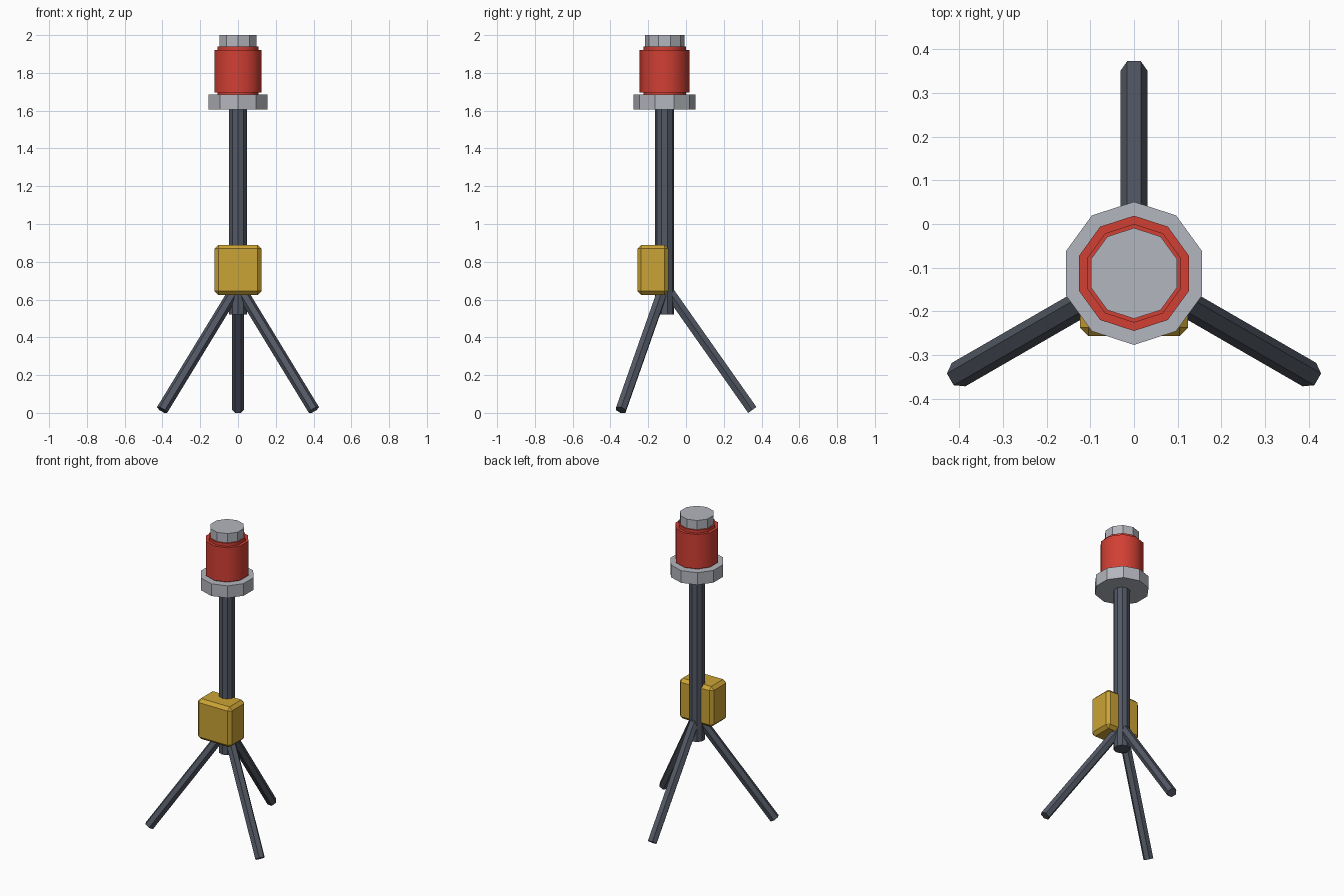
import bpy, bmesh, math
from mathutils import Vector, Matrix

if "Cube" in bpy.data.objects:
    bpy.data.objects.remove(bpy.data.objects["Cube"])

CY = -0.113  # y of the mast axis


def material(name, rgb):
    m = bpy.data.materials.new(name)
    m.diffuse_color = (*rgb, 1)
    m.use_nodes = True
    m.node_tree.nodes["Principled BSDF"].inputs["Base Color"].default_value = m.diffuse_color
    return m


DARK = material("dark slate metal", (0.085, 0.098, 0.128))
GREY = material("light grey metal", (0.45, 0.465, 0.51))
RED = material("red lamp", (0.64, 0.05, 0.034))
YELLOW = material("yellow box", (0.60, 0.37, 0.036))


def finish(name, bm, mat):
    bmesh.ops.recalc_face_normals(bm, faces=bm.faces)
    me = bpy.data.meshes.new(name)
    bm.to_mesh(me)
    bm.free()
    me.materials.append(mat)
    ob = bpy.data.objects.new(name, me)
    bpy.context.collection.objects.link(ob)
    return ob


def turned(name, profile, sides, mat):
    """Closed solid turned about the mast axis from (radius, z) points."""
    bm = bmesh.new()
    rings = []
    for r, z in profile:
        ring = []
        for i in range(sides):
            a = math.pi / 2 + 2 * math.pi * i / sides
            ring.append(bm.verts.new((r * math.cos(a), CY + r * math.sin(a), z)))
        rings.append(ring)
    for lo, hi in zip(rings, rings[1:]):
        for i in range(sides):
            j = (i + 1) % sides
            bm.faces.new((lo[i], lo[j], hi[j], hi[i]))
    bm.faces.new(rings[0][::-1])
    bm.faces.new(rings[-1])
    return finish(name, bm, mat)


def leg(name, angle):
    """Six-sided strut from the mast out to its foot."""
    radial = Vector((math.cos(angle), math.sin(angle), 0))
    side = Vector((-math.sin(angle), math.cos(angle), 0))
    axis = Vector((0, CY, 0))
    top = axis + Vector((0, 0, 0.675))
    foot = axis + radial * 0.464 + Vector((0, 0, 0.0155))
    up = side.cross((foot - top).normalized())
    bm = bmesh.new()
    rings = []
    for p in (top, foot):
        rings.append([bm.verts.new(p + 0.031 * (math.cos(k * math.pi / 3) * side
                                               + math.sin(k * math.pi / 3) * up))
                      for k in range(6)])
    for i in range(6):
        j = (i + 1) % 6
        bm.faces.new((rings[0][i], rings[0][j], rings[1][j], rings[1][i]))
    bm.faces.new(rings[0])
    bm.faces.new(rings[1])
    return finish(name, bm, DARK)


# Mast and tripod legs
turned("mast", [(0.05, 0.52), (0.05, 1.62)], 10, DARK)
for name, deg in (("back_leg", 90), ("front_left_leg", 210), ("front_right_leg", 330)):
    leg(name, math.radians(deg))

# Control box with chamfered edges, fixed to the front of the mast
bm = bmesh.new()
bmesh.ops.create_cube(bm, size=1, matrix=Matrix.Translation((0, -0.175, 0.757))
                      @ Matrix.Diagonal((0.248, 0.164, 0.265, 1)))
bmesh.ops.bevel(bm, geom=bm.edges[:], offset=0.02, segments=1, affect='EDGES')
finish("control_box", bm, YELLOW)

# Lamp head: base flange, red lens with narrow necks, cap
turned("base_flange", [(0.164, 1.605), (0.164, 1.685)], 10, GREY)
lens = turned("lamp_lens", [(0.113, 1.68), (0.113, 1.695), (0.132, 1.695),
                            (0.132, 1.92), (0.113, 1.92), (0.113, 1.94)], 10, RED)
turned("lamp_cap", [(0.104, 1.935), (0.104, 2.0)], 10, GREY)

# The lens is smooth around its side, with sharp rims
bpy.context.view_layer.objects.active = lens
lens.select_set(True)
bpy.ops.object.shade_smooth_by_angle(angle=math.radians(40))
